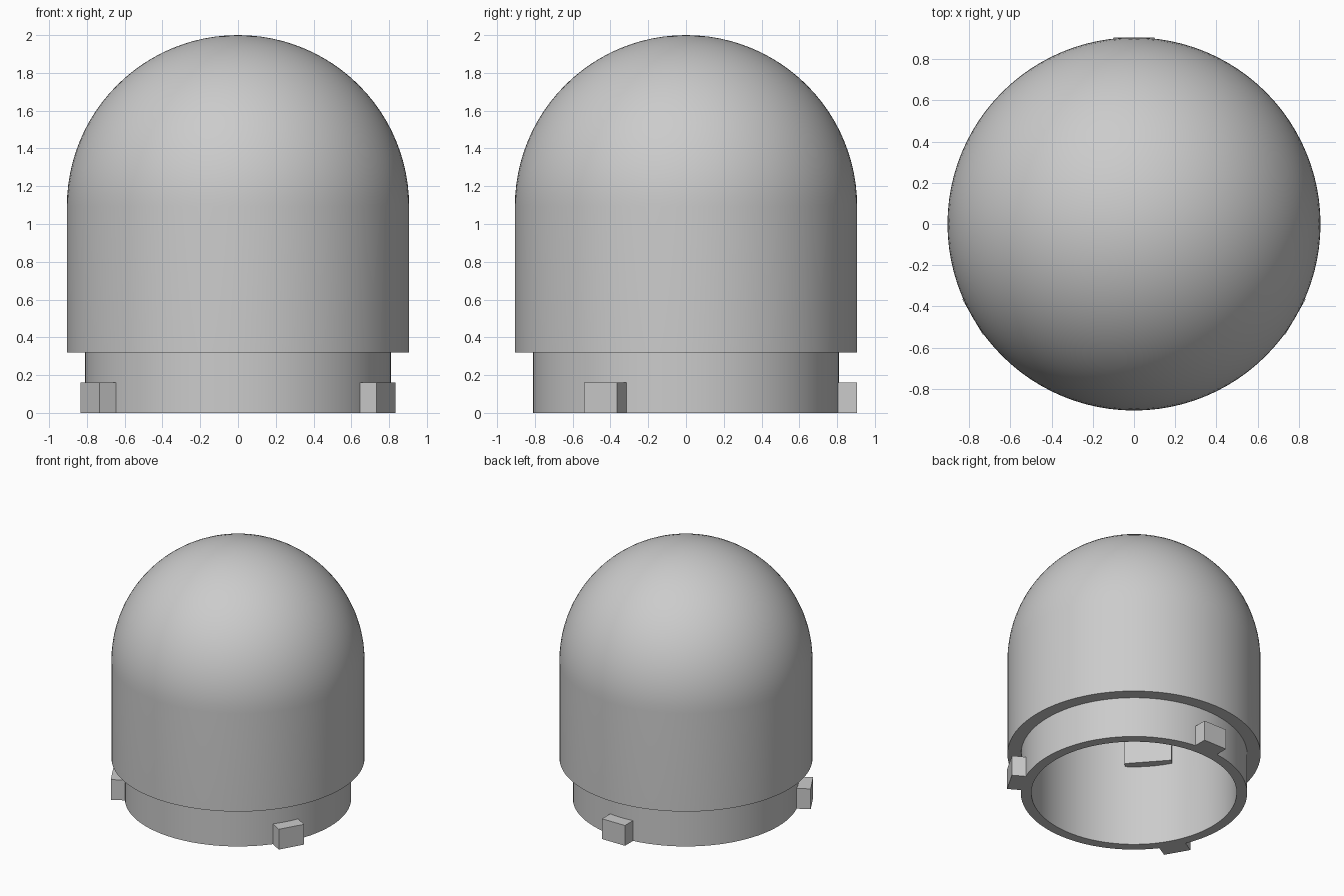
import bpy, bmesh, math
from mathutils import Matrix, Vector

if "Cube" in bpy.data.objects:
    bpy.data.objects.remove(bpy.data.objects["Cube"])

R_OUT, R_NECK, R_IN = 0.906, 0.81, 0.735
Z_SHOULDER, Z_DOME = 0.32, 1.094
SEGMENTS, ARC_STEPS = 96, 24


def finish(bm, name):
    bmesh.ops.recalc_face_normals(bm, faces=bm.faces)
    mesh = bpy.data.meshes.new(name)
    bm.to_mesh(mesh)
    bm.free()
    obj = bpy.data.objects.new(name, mesh)
    bpy.context.collection.objects.link(obj)
    return obj


def arc(radius, start, end):
    """Quarter arc profile around the dome centre."""
    pts = []
    for i in range(ARC_STEPS + 1):
        a = math.radians(start + (end - start) * i / ARC_STEPS)
        pts.append((max(radius * math.cos(a), 0.0), Z_DOME + radius * math.sin(a)))
    return pts


def radial_block(name, angle, r0, r1, half_width, z0, z1):
    """Box standing at an angle around z, between two radii."""
    bm = bmesh.new()
    bmesh.ops.create_cube(bm, size=1.0)
    bmesh.ops.scale(bm, vec=(r1 - r0, 2 * half_width, z1 - z0), verts=bm.verts)
    bmesh.ops.translate(bm, vec=((r0 + r1) / 2, 0, (z0 + z1) / 2), verts=bm.verts)
    bmesh.ops.rotate(bm, cent=(0, 0, 0), verts=bm.verts,
                     matrix=Matrix.Rotation(math.radians(angle), 3, 'Z'))
    return finish(bm, name)


# hollow dome shell: lathe of inner cavity, bottom rim, neck, shoulder and dome
profile = (arc(R_IN, 90, 0)
           + [(R_IN, 0), (R_NECK, 0), (R_NECK, Z_SHOULDER), (R_OUT, Z_SHOULDER)]
           + arc(R_OUT, 0, 90))
bm = bmesh.new()
verts = [bm.verts.new((r, 0, z)) for r, z in profile]
edges = [bm.edges.new(pair) for pair in zip(verts, verts[1:])]
bmesh.ops.spin(bm, geom=verts + edges, cent=(0, 0, 0), axis=(0, 0, 1),
               angle=math.tau, steps=SEGMENTS, use_duplicate=False)
bmesh.ops.remove_doubles(bm, verts=bm.verts, dist=0.0005)
bmesh.ops.dissolve_degenerate(bm, edges=bm.edges, dist=0.0001)
shell = finish(bm, "dome_shell")
bpy.context.view_layer.objects.active = shell
shell.select_set(True)
bpy.ops.object.shade_smooth_by_angle(angle=math.radians(30))

# three locking lugs around the neck
for i, angle in enumerate((90, 210, 330)):
    radial_block(f"locking_lug_{i + 1}", angle, 0.77, 0.905, 0.1, 0.0, 0.16)

# small key block on the inside wall
radial_block("inner_key", 221.5, 0.67, 0.78, 0.17, 0.64, 0.94)
